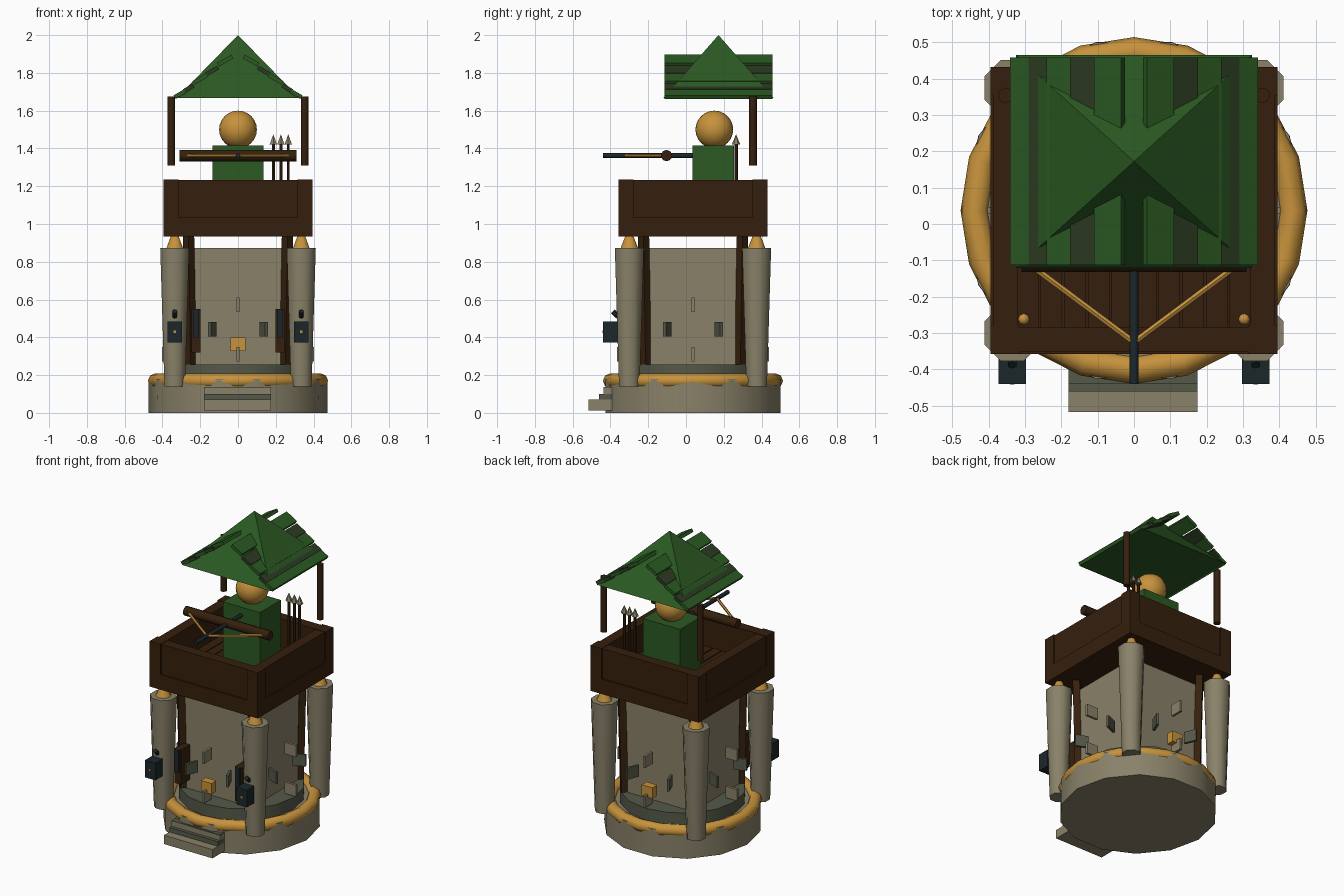
import bpy, bmesh, math
from mathutils import Vector, Matrix

if "Cube" in bpy.data.objects:
    bpy.data.objects.remove(bpy.data.objects["Cube"])

CY = 0.037  # the tower axis lies slightly behind the origin


def mat(name, rgb):
    m = bpy.data.materials.new(name)
    m.diffuse_color = (*rgb, 1)
    m.use_nodes = True
    m.node_tree.nodes["Principled BSDF"].inputs["Base Color"].default_value = m.diffuse_color
    return m


STONE = mat("pale stone", (0.25, 0.22, 0.14))
MOSS = mat("dark stone", (0.09, 0.1, 0.066))
GOLD = mat("gold", (0.57, 0.29, 0.045))
WOOD = mat("dark wood", (0.036, 0.0145, 0.004))
GREEN = mat("green", (0.024, 0.1, 0.016))
DKGREEN = mat("dull green", (0.024, 0.042, 0.015))
SLATE = mat("dark iron", (0.011, 0.02, 0.024))


def finish(name, bm, m, matrix=None, smooth=False):
    if matrix is not None:
        bm.transform(matrix)
    me = bpy.data.meshes.new(name)
    bm.to_mesh(me)
    bm.free()
    me.materials.append(m)
    if smooth:
        for p in me.polygons:
            p.use_smooth = True
        me.set_sharp_from_angle(angle=math.radians(60))
    ob = bpy.data.objects.new(name, me)
    bpy.context.collection.objects.link(ob)
    return ob


def box(name, m, x, y, z, rot=None):
    """Box from (min, max) pairs, optionally rotated about its centre."""
    c = Vector((sum(x) / 2, sum(y) / 2, sum(z) / 2))
    bm = bmesh.new()
    bmesh.ops.create_cube(bm, size=1)
    s = Matrix.Diagonal((x[1] - x[0], y[1] - y[0], z[1] - z[0], 1))
    return finish(name, bm, m, Matrix.Translation(c) @ (rot or Matrix()) @ s)


def rod(name, m, a, b, r1, r2=None, sides=8, turn=0.0):
    """Straight or tapered cylinder from a to b."""
    a, b = Vector(a), Vector(b)
    d = b - a
    bm = bmesh.new()
    bmesh.ops.create_cone(bm, cap_ends=True, segments=sides, radius1=r1,
                          radius2=r1 if r2 is None else r2, depth=d.length)
    q = d.to_track_quat('Z', 'Y').to_matrix().to_4x4()
    return finish(name, bm, m, Matrix.Translation((a + b) / 2) @ q @ Matrix.Rotation(turn, 4, 'Z'),
                  sides > 6)


def ball(name, m, c, r, u=20, v=12):
    bm = bmesh.new()
    bmesh.ops.create_uvsphere(bm, u_segments=u, v_segments=v, radius=r)
    return finish(name, bm, m, Matrix.Translation(c), True)


# round foundation, gold rim and plinth
rod("foundation", STONE, (0, CY, 0), (0, CY, 0.18), 0.475, 0.474, 14, math.pi / 2)
bpy.ops.mesh.primitive_torus_add(major_segments=20, minor_segments=8, major_radius=0.438,
                                 minor_radius=0.039, location=(0, CY, 0.17))
rim = bpy.context.object
rim.name = "gold_rim"
rim.data.materials.append(GOLD)
bpy.ops.object.shade_smooth()
rod("plinth", MOSS, (0, CY, 0.15), (0, CY, 0.257), 0.38, sides=16)

# front steps
box("lower_step", STONE, (-0.18, 0.175), (-0.517, -0.30), (0.012, 0.07))
box("middle_step", MOSS, (-0.18, 0.175), (-0.46, -0.30), (0.07, 0.1))
box("upper_step", STONE, (-0.18, 0.175), (-0.438, -0.30), (0.1, 0.135))
box("upper_tread", MOSS, (-0.18, 0.175), (-0.438, -0.30), (0.13, 0.137))

# square stone keep
box("keep_wall", STONE, (-0.255, 0.255), (CY - 0.255, CY + 0.255), (0.2, 0.872))

# corner pillars, gold cones and timber posts
for sx in (-1, 1):
    for sy in (-1, 1):
        px, py = 0.335 * sx, CY + 0.337 * sy
        rod("pillar", STONE, (px, py, 0.14), (px, py, 0.872), 0.059, 0.083, 8, math.pi / 8)
        rod("pillar_cone", GOLD, (px, py, 0.87), (px, py, 0.95), 0.047, 0.016, 10)
        rod("timber_post", WOOD, (0.25 * sx, CY + 0.25 * sy, 0.2),
            (0.262 * sx, CY + 0.262 * sy, 0.95), 0.03, sides=4, turn=math.pi / 4)
    # front lanterns and shield boards
    lx = 0.335 * sx
    box("lantern", SLATE, (lx - 0.038, lx + 0.038), (-0.44, -0.363), (0.372, 0.485))
    box("lantern_glow", GOLD, (lx - 0.006, lx + 0.006), (-0.442, -0.438), (0.424, 0.436))
    rod("lantern_hook", SLATE, (lx, -0.36, 0.51), (lx, -0.388, 0.537), 0.014, sides=6)
    bx = 0.222 * sx
    box("slit_board", WOOD, (bx - 0.024, bx + 0.024), (-0.312, -0.2), (0.32, 0.55))
    box("slit_iron", SLATE, (bx - 0.015, bx + 0.015), (-0.328, -0.31), (0.4, 0.55))


# stone fins standing radially around the keep
def fin(name, m, angle, dist, z):
    x, y = dist * math.cos(angle), CY + dist * math.sin(angle)
    box(name, m, (x - 0.041, x + 0.041), (y - 0.008, y + 0.008), (z - 0.038, z + 0.038),
        Matrix.Rotation(angle, 4, 'Z'))


for k in range(4):
    a = k * math.pi / 2
    fin("upper_stone", STONE, a, 0.362, 0.572)
    fin("lower_stone", STONE, a, 0.362, 0.31)
    for s in (-1, 1):
        fin("side_stone", MOSS, a + s * math.pi / 8, 0.355, 0.442)
for s in (-1, 1):
    y = CY + 0.345 * s
    box("gold_plaque", GOLD, (-0.039, 0.039), (y - 0.025, y + 0.025), (0.328, 0.4))

# lookout platform: slab, planks, corner blocks and parapets
H = 0.395
box("platform_slab", WOOD, (-H, H), (CY - H, CY + H), (0.935, 1.035))
for i in range(10):
    x = -0.325 + i * 0.065
    box("floor_plank", WOOD, (x + 0.003, x + 0.062), (CY - 0.32, CY + 0.32), (1.03, 1.05))
for sx in (-1, 1):
    xs = sorted((0.315 * sx, H * sx))
    xp = sorted((0.32 * sx, 0.387 * sx))
    box("side_parapet", WOOD, xp, (CY - 0.32, CY + 0.32), (1.03, 1.233))
    box("end_parapet", WOOD, (-0.32, 0.32), [CY + v for v in xp], (1.03, 1.233))
    for sy in (-1, 1):
        box("corner_block", WOOD, xs, sorted((CY + 0.315 * sy, CY + H * sy)), (1.03, 1.236))
    ball("floor_stud", GOLD, (0.303 * sx, -0.262, 1.052), 0.016, 8, 6)

# lookout figure
box("figure_body", GREEN, (-0.135, 0.135), (0.035, 0.255), (1.04, 1.415))
ball("figure_head", GOLD, (0, 0.15, 1.5), 0.1)

# large crossbow
rod("bow_beam", WOOD, (-0.31, -0.103, 1.362), (0.31, -0.103, 1.362), 0.03, sides=10)
rod("bow_rail", SLATE, (0, -0.44, 1.362), (0, 0.045, 1.362), 0.013)
for s in (-1, 1):
    rod("bow_string", GOLD, (0.275 * s, -0.12, 1.362), (0, -0.325, 1.362), 0.009, sides=6)

# spare arrows
for x in (0.187, 0.227, 0.266):
    rod("arrow_shaft", WOOD, (x, 0.265, 1.05), (x, 0.265, 1.43), 0.009, sides=6)
    rod("arrow_tip", STONE, (x, 0.265, 1.422), (x, 0.265, 1.475), 0.022, 0, 6)

# roof posts at the back
for s in (-1, 1):
    rod("roof_post", WOOD, (0.353 * s, 0.354, 1.31), (0.353 * s, 0.354, 1.675), 0.021, sides=10)

# pyramid roof
RY = 0.172
bm = bmesh.new()
base = [bm.verts.new(p) for p in ((-0.325, RY - 0.293, 1.667), (0.325, RY - 0.293, 1.667),
                                  (0.325, RY + 0.293, 1.667), (-0.325, RY + 0.293, 1.667))]
tip = bm.verts.new((0, RY, 2.0))
bm.faces.new(base[::-1])
for i in range(4):
    bm.faces.new((base[i], base[(i + 1) % 4], tip))
finish("roof", bm, GREEN)

# shingle boards on both slopes; the pyramid pokes through their middle
tilt = math.radians(30)
for s in (-1, 1):
    for x0, x1, m in ((0.28, 0.335, GREEN), (0.235, 0.285, DKGREEN), (0.165, 0.235, GREEN),
                      (0.105, 0.17, DKGREEN), (0.03, 0.105, GREEN)):
        c = s * (x0 + x1) / 2
        z = 1.682 + (0.31 - abs(c)) * 0.74 + (0.004 if m is GREEN else 0)
        w = (x1 - x0) / 2 / math.cos(tilt)
        box("shingle_board", m, (c - w, c + w), (RY - 0.285, RY + 0.286), (z - 0.011, z + 0.011),
            Matrix.Rotation(s * tilt, 4, 'Y'))
